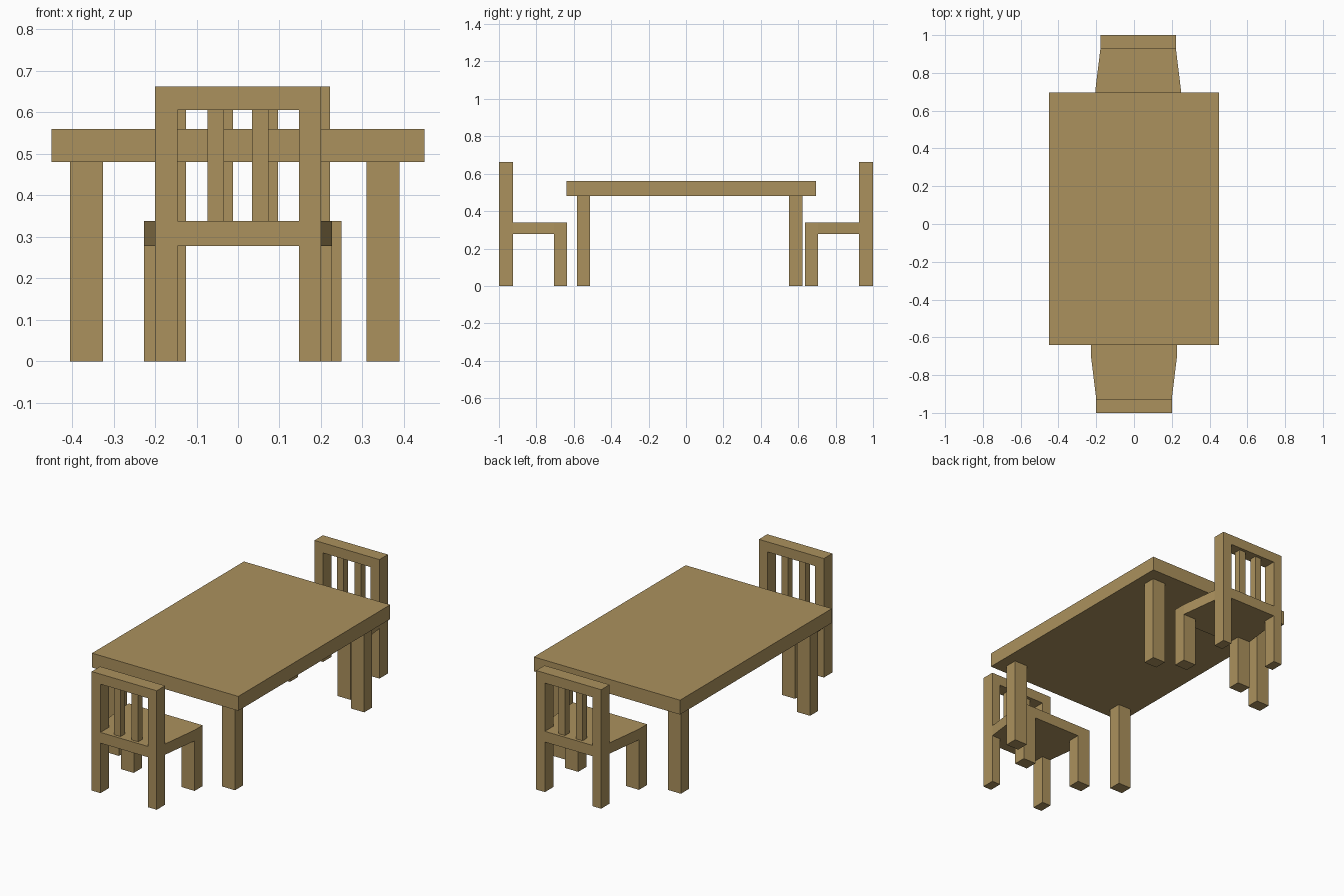
import bpy, bmesh, math
from mathutils import Matrix

if "Cube" in bpy.data.objects:
    bpy.data.objects.remove(bpy.data.objects["Cube"])

wood = bpy.data.materials.new("tan_wood")
wood.diffuse_color = (0.41, 0.285, 0.11, 1)
wood.use_nodes = True
wood.node_tree.nodes["Principled BSDF"].inputs["Base Color"].default_value = wood.diffuse_color


def finish(name, bm, matrix=Matrix()):
    bmesh.ops.recalc_face_normals(bm, faces=bm.faces)
    me = bpy.data.meshes.new(name)
    bm.to_mesh(me)
    bm.free()
    me.materials.append(wood)
    ob = bpy.data.objects.new(name, me)
    bpy.context.collection.objects.link(ob)
    ob.matrix_world = matrix


def box(name, x, y, z, matrix=Matrix()):
    bm = bmesh.new()
    bmesh.ops.create_cube(bm, size=1)
    for v in bm.verts:
        v.co = [r[0] if c < 0 else r[1] for r, c in zip((x, y, z), v.co)]
    finish(name, bm, matrix)


def extrude(bm, vec):
    faces = bm.faces[:]
    res = bmesh.ops.extrude_face_region(bm, geom=faces, use_keep_orig=True)
    bmesh.ops.translate(bm, vec=vec, verts=[g for g in res["geom"] if isinstance(g, bmesh.types.BMVert)])


def chair(tag, m):
    # Back frame: posts, seat rail and top rail in one piece
    bm = bmesh.new()
    xs, zs = [-0.2, -0.146, 0.147, 0.2], [0, 0.278, 0.338, 0.606, 0.662]
    for i in range(3):
        for k in range(4):
            if i == 1 and k in (0, 2):
                continue
            bm.faces.new([bm.verts.new((xs[a], -1, zs[b])) for a, b in
                          ((i, k), (i + 1, k), (i + 1, k + 1), (i, k + 1))])
    bmesh.ops.remove_doubles(bm, verts=bm.verts, dist=1e-4)
    extrude(bm, (0, 0.074, 0))
    finish(tag + "_back_frame", bm, m)

    # Seat, tapering towards the back
    bm = bmesh.new()
    outline = [(-0.2, -0.926), (0.2, -0.926), (0.227, -0.706),
               (0.227, -0.635), (-0.227, -0.635), (-0.227, -0.706)]
    bm.faces.new([bm.verts.new((x, y, 0.278)) for x, y in outline])
    extrude(bm, (0, 0, 0.06))
    finish(tag + "_seat", bm, m)

    # Front legs and back slats
    for side, x in (("left", -0.227), ("right", 0.147)):
        box(f"{tag}_front_leg_{side}", (x, x + 0.08), (-0.706, -0.635), (0, 0.278), m)
    for side, x in (("left", -0.074), ("right", 0.034)):
        box(f"{tag}_slat_{side}", (x, x + 0.04), (-0.983, -0.943), (0.338, 0.606), m)


# Table
box("table_top", (-0.45, 0.45), (-0.64, 0.695), (0.48, 0.56))
for sx, x in (("left", -0.405), ("right", 0.31)):
    for sy, y in (("front", -0.583), ("back", 0.552)):
        box(f"table_leg_{sy}_{sx}", (x, x + 0.08), (y, y + 0.071), (0, 0.48))

# Chairs at both ends, the far one turned to face the table
chair("near_chair", Matrix())
chair("far_chair", Matrix.Translation((0.022, 0, 0)) @ Matrix.Rotation(math.pi, 4, "Z"))
